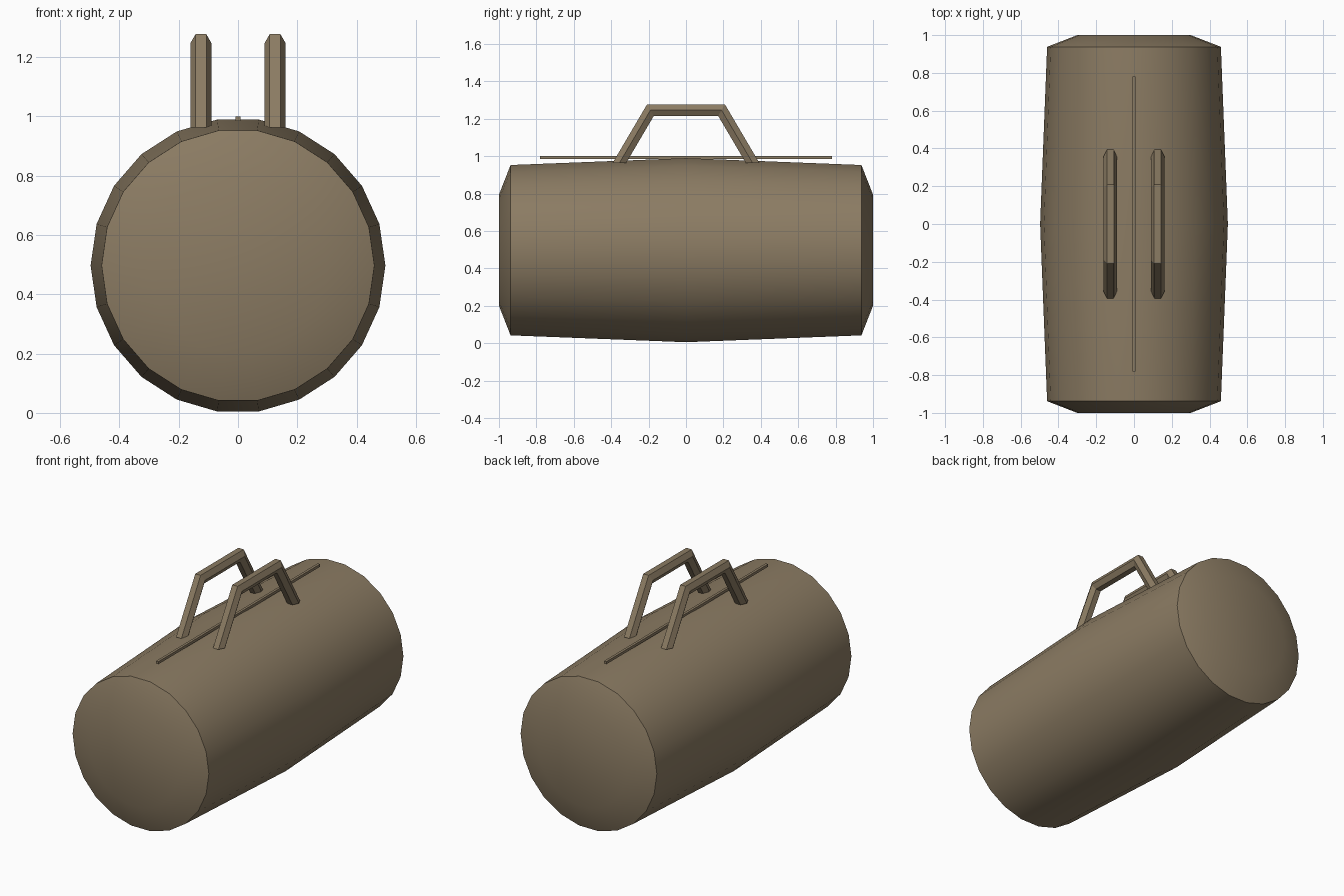
import bpy, bmesh, math
from mathutils import Vector

if "Cube" in bpy.data.objects:
    bpy.data.objects.remove(bpy.data.objects["Cube"])

canvas = bpy.data.materials.new("khaki_canvas")
canvas.diffuse_color = (0.26, 0.20, 0.125, 1)
canvas.use_nodes = True
canvas.node_tree.nodes["Principled BSDF"].inputs["Base Color"].default_value = canvas.diffuse_color


def loft(name, rings, smooth=False):
    """Skin a list of equal-sized point rings and cap both ends."""
    bm = bmesh.new()
    vr = [[bm.verts.new(p) for p in r] for r in rings]
    n = len(vr[0])
    for a, b in zip(vr, vr[1:]):
        for i in range(n):
            j = (i + 1) % n
            bm.faces.new((a[i], a[j], b[j], b[i]))
    bm.faces.new(vr[0])
    bm.faces.new(vr[-1])
    bmesh.ops.recalc_face_normals(bm, faces=bm.faces)
    me = bpy.data.meshes.new(name)
    bm.to_mesh(me)
    bm.free()
    me.materials.append(canvas)
    ob = bpy.data.objects.new(name, me)
    bpy.context.collection.objects.link(ob)
    if smooth:
        bpy.context.view_layer.objects.active = ob
        ob.select_set(True)
        bpy.ops.object.shade_smooth_by_angle(angle=math.radians(30))
        ob.select_set(False)
    return ob


# Bag body: 22-sided barrel with bulging middle and shallow domed ends
SIDES, CZ = 22, 0.497
profile = [(-1, 0.30), (-0.938, 0.46), (0, 0.497), (0.938, 0.46), (1, 0.30)]
loft("bag_body", [[(r * math.cos(math.tau * i / SIDES), y,
                    CZ + r * math.sin(math.tau * i / SIDES))
                   for i in range(SIDES)] for y, r in profile], smooth=True)

# Zip strip along the top
loft("zip_strip", [[(x, y, z) for x, z in
                    ((-0.008, 0.984), (0.008, 0.984), (0.008, 1.0), (-0.008, 1.0))]
                   for y in (-0.78, 0.78)])

# Carry handles: hexagonal tube swept along a trapezoid, mitred at the bends
R = 0.036
path = [(-0.357, 0.962), (-0.19, 1.246), (0.19, 1.246), (0.357, 0.962)]
leg = Vector((0.167, 0.284)).normalized()
n_leg, n_top = Vector((-leg.y, leg.x)), Vector((0, 1))
mitre = (n_leg + n_top) / (1 + n_leg.dot(n_top))
foot = Vector((-1 / leg.y, 0))
flip = lambda v: Vector((-v.x, v.y))
offsets = [foot, mitre, flip(mitre), flip(foot)]
for side, cx in (("left", -0.125), ("right", 0.125)):
    rings = [[(cx + R * math.cos(math.tau * i / 6),
               y + o.x * R * math.sin(math.tau * i / 6),
               z + o.y * R * math.sin(math.tau * i / 6)) for i in range(6)]
             for (y, z), o in zip(path, offsets)]
    loft(side + "_handle", rings)
